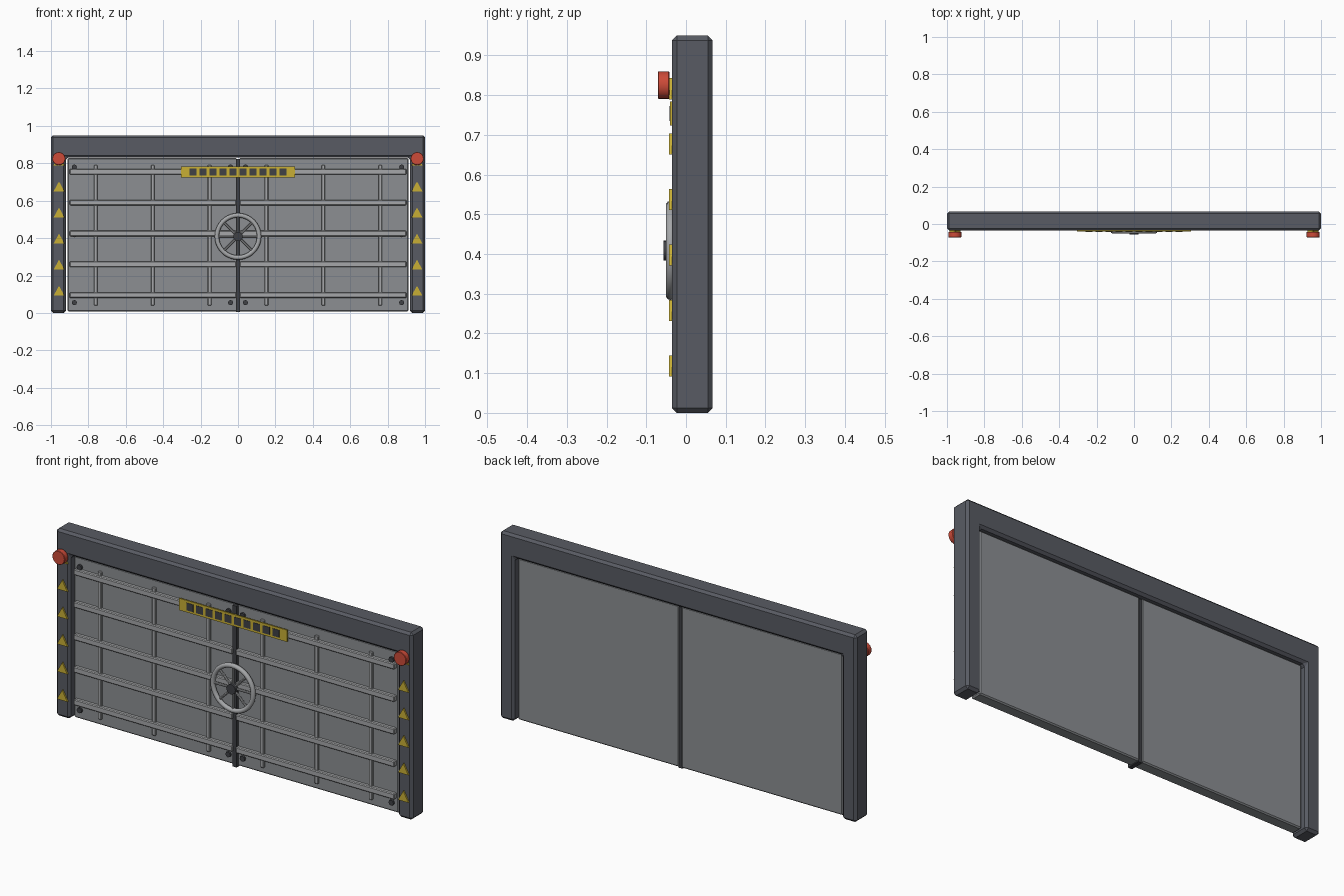
import bpy, bmesh, math
from mathutils import Matrix

if "Cube" in bpy.data.objects:
    bpy.data.objects.remove(bpy.data.objects["Cube"], do_unlink=True)


def material(name, r, g, b):
    m = bpy.data.materials.new(name)
    m.use_nodes = True
    m.diffuse_color = (r, g, b, 1)
    m.node_tree.nodes["Principled BSDF"].inputs["Base Color"].default_value = (r, g, b, 1)
    return m


FRAME = material("dark slate frame", .098, .105, .125)
DOOR = material("grey door steel", .262, .275, .29)
BAR = material("light steel", .38, .39, .40)
DARK = material("dark iron", .05, .053, .06)
YELLOW = material("hazard yellow", .58, .43, .035)
RED = material("beacon red", .61, .07, .04)


def finish(bm, name, mat, bevel=0, smooth=False):
    bmesh.ops.recalc_face_normals(bm, faces=bm.faces)
    mesh = bpy.data.meshes.new(name)
    bm.to_mesh(mesh)
    bm.free()
    obj = bpy.data.objects.new(name, mesh)
    bpy.context.collection.objects.link(obj)
    mesh.materials.append(mat)
    if bevel:
        mod = obj.modifiers.new("bevel", "BEVEL")
        mod.width = bevel
        mod.segments = 1
    if smooth:
        bpy.ops.object.select_all(action="DESELECT")
        obj.select_set(True)
        bpy.context.view_layer.objects.active = obj
        bpy.ops.object.shade_smooth_by_angle(angle=math.radians(40))
    return obj


def box(name, mat, x, y, z, bevel=0):
    """Box from (low, high) ranges on each axis."""
    bm = bmesh.new()
    bmesh.ops.create_cube(bm, size=1)
    for v in bm.verts:
        v.co = [(a + b) / 2 + c * abs(b - a) for (a, b), c in zip((x, y, z), v.co)]
    return finish(bm, name, mat, bevel)


def prism(name, mat, outline, y0, y1, bevel=0):
    """Outline in x, z extruded along y."""
    bm = bmesh.new()
    face = bm.faces.new([bm.verts.new((x, y0, z)) for x, z in outline])
    ext = bmesh.ops.extrude_face_region(bm, geom=[face])["geom"]
    for v in ext:
        if isinstance(v, bmesh.types.BMVert):
            v.co.y = y1
    return finish(bm, name, mat, bevel)


def disc(name, mat, x, z, r, y0, y1, sides, bevel=0):
    bm = bmesh.new()
    bmesh.ops.create_cone(bm, cap_ends=True, segments=sides, radius1=r, radius2=r, depth=y1 - y0,
                          matrix=Matrix.Translation((x, (y0 + y1) / 2, z)) @ Matrix.Rotation(math.pi / 2, 4, "X"))
    return finish(bm, name, mat, bevel, sides > 8)


# Portal frame
prism("frame", FRAME, [(-1, 0), (-.92, 0), (-.92, .83), (.92, .83),
                       (.92, 0), (1, 0), (1, .95), (-1, .95)], -.035, .067, .012)

# Doors, with their bars, bolts and post markings
for side, label in ((-1, "right"), (1, "left")):
    def span(a, b):
        return tuple(sorted((side * a, side * b)))

    box(f"{label}_door", DOOR, span(.006, .912), (-.014, .046), (.008, .828), .006)
    for i in range(5):
        z = .095 + i * .165
        box(f"{label}_horizontal_bar_{i}", BAR, span(.01, .9), (-.034, -.012), (z - .015, z + .015), .004)
    for i in range(3):
        x = .152 + i * .304
        box(f"{label}_vertical_bar_{i}", BAR, span(x - .01, x + .01), (-.026, -.012), (.04, .79), .003)
    for x in (.04, .875):
        for z in (.055, .418, .78):
            disc(f"{label}_bolt", DARK, side * x, z, .014, -.024, -.012, 8)
    for i in range(6):
        x, z = side * .957, .092 + i * .1395
        prism(f"{label}_hazard_triangle_{i}", YELLOW,
              [(x - .029, z), (x + .029, z), (x, z + .053)], -.043, -.034)
    disc(f"{label}_beacon", RED, side * .958, .825, .035, -.071, -.042, 20, .002)

# Seam between the doors
box("door_seam", DARK, (-.011, .011), (-.027, .043), (.004, .822))

# Warning plate with dark windows
box("warning_plate", YELLOW, (-.304, .304), (-.040, -.033), (.724, .784))
for i in range(10):
    x = (i - 4.5) * .0535
    box(f"warning_window_{i}", DARK, (x - .019, x + .019), (-.042, -.039), (.735, .773))

# Hand wheel: rim, spokes and hub
WZ, WY = .409, -.039
bm = bmesh.new()
rings = []
for i in range(40):
    a = math.tau * i / 40
    ring = []
    for j in range(10):
        b = math.tau * j / 10
        r = .113 + .012 * math.cos(b)
        ring.append(bm.verts.new((r * math.cos(a), WY + .012 * math.sin(b), WZ + r * math.sin(a))))
    rings.append(ring)
for i in range(40):
    p, q = rings[i], rings[(i + 1) % 40]
    for j in range(10):
        k = (j + 1) % 10
        bm.faces.new((p[j], p[k], q[k], q[j]))
finish(bm, "wheel_rim", BAR, smooth=True)
for i in range(8):
    a = math.tau * i / 8
    bm = bmesh.new()
    bmesh.ops.create_cone(bm, cap_ends=True, segments=8, radius1=.006, radius2=.006, depth=.1,
                          matrix=Matrix.Translation((0, WY, WZ)) @ Matrix.Rotation(a, 4, "Y")
                          @ Matrix.Translation((0, 0, .06)))
    finish(bm, f"wheel_spoke_{i}", BAR, smooth=True)
disc("wheel_hub", DARK, 0, WZ, .025, -.057, -.02, 16)
